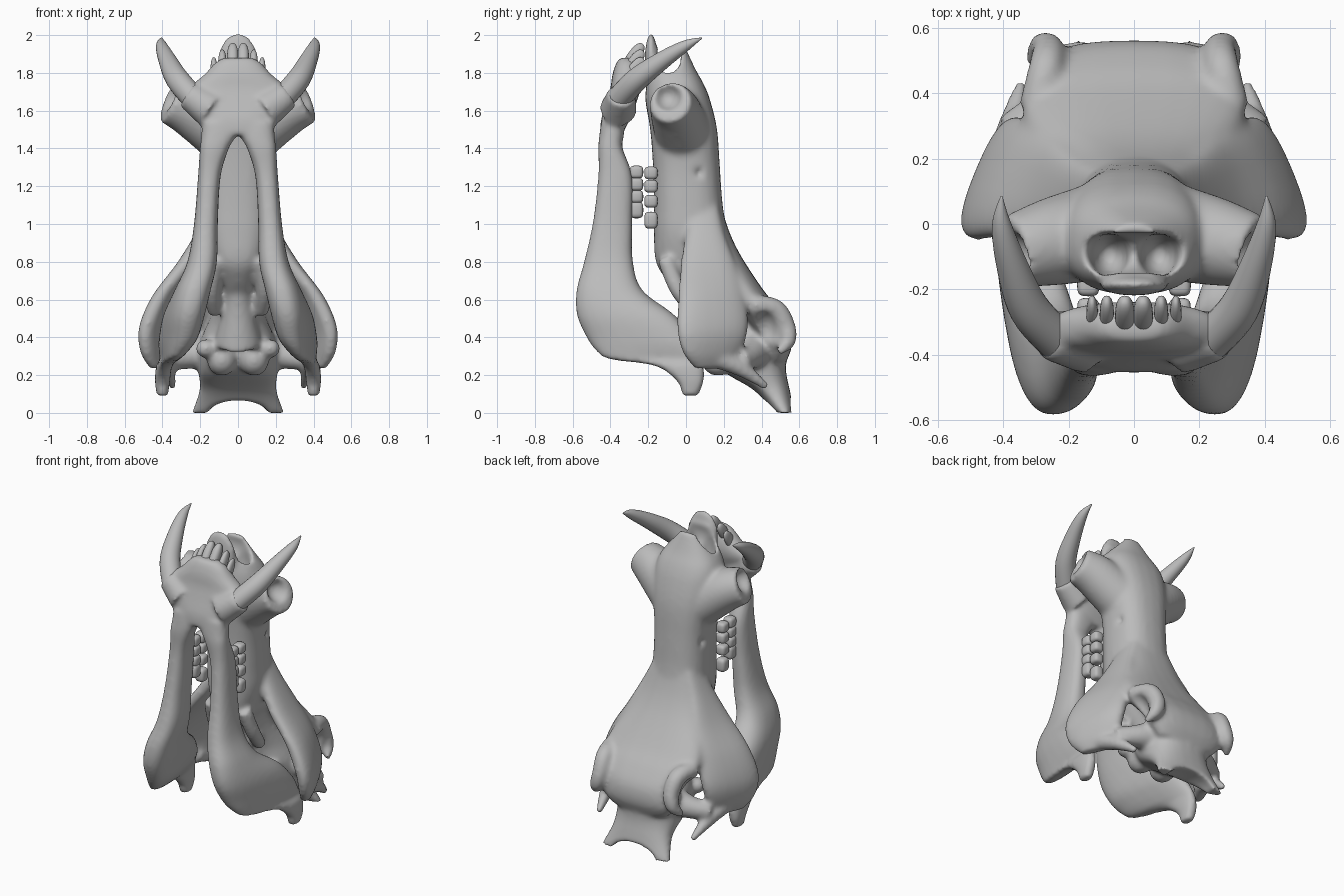
import bpy, bmesh, math
from mathutils import Vector, Matrix

if "Cube" in bpy.data.objects:
    bpy.data.objects.remove(bpy.data.objects["Cube"])

bone = bpy.data.materials.new("bone grey")
bone.use_nodes = True
grey = (0.5, 0.5, 0.5, 1)
bone.diffuse_color = grey
bone.node_tree.nodes["Principled BSDF"].inputs["Base Color"].default_value = grey

SIDES = 24


def spline(rows, steps=6):
    """Smooth curve through rows of numbers."""
    out = []
    for i in range(len(rows) - 1):
        a, b, c, d = (rows[max(i - 1, 0)], rows[i], rows[i + 1], rows[min(i + 2, len(rows) - 1)])
        for s in range(steps):
            t = s / steps
            out.append([q + t * ((r - p) / 2 + t * ((p - 2.5 * q + 2 * r - w / 2)
                        + t * (1.5 * (q - r) + (w - p) / 2)))
                        for p, q, r, w in zip(a, b, c, d)])
    return out + [list(rows[-1])]


def power(v, e):
    return math.copysign(abs(v) ** e, v)


def skin(bm, rings, both):
    """Closed surface over rings of points, mirrored when asked."""
    for side in (1, -1) if both else (1,):
        loops = [[bm.verts.new((p[0] * side, p[1], p[2])) for p in r] for r in rings]
        for a, b in zip(loops, loops[1:]):
            for i in range(SIDES):
                j = (i + 1) % SIDES
                bm.faces.new((a[i], a[j], b[j], b[i]))
        bm.faces.new(loops[0])
        bm.faces.new(loops[-1])


def loft(bm, rows, both=False, square=0.8):
    """Level slices: x, front y, back y, z, half width, turn."""
    rings = []
    for x, yf, yb, z, w, turn in spline(rows):
        ring = []
        for i in range(SIDES):
            a = math.tau * i / SIDES
            u, v = w * power(math.cos(a), square), (yb - yf) / 2 * power(math.sin(a), square)
            ring.append((x + u * math.cos(turn) + v * math.sin(turn),
                         (yf + yb) / 2 - u * math.sin(turn) + v * math.cos(turn), z))
        rings.append(ring)
    skin(bm, rings, both)


def tube(bm, rows, both=True):
    """Round bar along a curve: x, y, z, radius."""
    pts = spline(rows)
    ref = (Vector(rows[-1][:3]) - Vector(rows[0][:3])).orthogonal()
    rings = []
    for i, p in enumerate(pts):
        t = (Vector(pts[min(i + 1, len(pts) - 1)][:3]) - Vector(pts[max(i - 1, 0)][:3])).normalized()
        u = (ref - t * ref.dot(t)).normalized()
        v = t.cross(u)
        rings.append([Vector(p[:3]) + p[3] * (u * math.cos(math.tau * k / SIDES)
                      + v * math.sin(math.tau * k / SIDES)) for k in range(SIDES)])
    skin(bm, rings, both)


def blob(bm, centre, size, both=True, tilt=0, e=1):
    """Ellipsoid, boxier with small e."""
    for side in (1, -1) if both else (1,):
        verts = bmesh.ops.create_uvsphere(bm, u_segments=20, v_segments=14, radius=1)["verts"]
        spin = Matrix.Rotation(tilt, 3, 'X')
        for v in verts:
            p = spin @ Vector([power(c, e) * s for c, s in zip(v.co, size)])
            v.co = p + Vector((centre[0] * side, centre[1], centre[2]))


def finish(bm, name):
    bmesh.ops.recalc_face_normals(bm, faces=bm.faces)
    me = bpy.data.meshes.new(name)
    bm.to_mesh(me)
    bm.free()
    me.materials.append(bone)
    ob = bpy.data.objects.new(name, me)
    bpy.context.collection.objects.link(ob)
    me.shade_smooth()
    return ob


def fuse(ob, cutter=None, voxel=0.012, rounds=12):
    """Melt overlapping parts into one body, then carve hollows."""
    def remesh():
        m = ob.modifiers.new("fuse", 'REMESH')
        m.mode, m.voxel_size, m.use_smooth_shade = 'VOXEL', voxel, True
    remesh()
    if cutter:
        m = ob.modifiers.new("carve", 'BOOLEAN')
        m.operation, m.solver, m.object = 'DIFFERENCE', 'EXACT', cutter
        remesh()
    m = ob.modifiers.new("soften", 'SMOOTH')
    m.factor, m.iterations = 0.5, rounds
    bpy.context.view_layer.objects.active = ob
    for m in list(ob.modifiers):
        bpy.ops.object.modifier_apply(modifier=m.name)
    ob.data.shade_smooth()
    if cutter:
        bpy.data.objects.remove(cutter)


# Skull: snout, braincase and flared back plate
bm = bmesh.new()
loft(bm, [(0, f, b, z, w, 0) for z, f, b, w in (
    (1.93, -.19, -.0, .07), (1.82, -.2, .05, .15), (1.74, -.21, .095, .2), (1.65, -.215, .13, .215),
    (1.5, -.19, .165, .2), (1.3, -.175, .18, .18), (1.1, -.17, .195, .18), (.95, -.17, .225, .18),
    (.8, -.16, .28, .15), (.7, -.1, .35, .11), (.6, -.01, .42, .12), (.48, .08, .5, .16),
    (.35, .12, .53, .21), (.22, .2, .53, .21), (.12, .36, .55, .205), (.0, .47, .575, .25))])
# Broad brow
loft(bm, [(0, f, b, z, w, 0) for z, f, b, w in (
    (1.15, .05, .17, .13), (1.0, .03, .215, .19), (.9, .04, .255, .22), (.8, .08, .31, .26),
    (.65, .18, .41, .33), (.55, .26, .49, .335), (.45, .34, .55, .3), (.35, .4, .56, .27),
    (.27, .43, .53, .2))])
# Cheek plates with hooked lower spikes
loft(bm, ((.11, .03, .17, 1.1, .04, -.1), (.17, .0, .2, .96, .05, -.1), (.25, -.03, .26, .8, .06, -.2),
          (.36, -.05, .32, .62, .065, -.35), (.425, -.06, .34, .45, .062, -.38),
          (.43, -.03, .3, .32, .05, -.42), (.42, .04, .2, .235, .03, -.45)), both=True)
tube(bm, ((.41, .13, .3, .055), (.38, .28, .24, .045), (.343, .43, .135, .02)))
# Hooked rear corners around the eyes
tube(bm, ((.3, .35, .57, .055), (.27, .47, .55, .055), (.262, .53, .46, .05),
          (.282, .54, .38, .042), (.318, .49, .32, .02)))
# Side wings
tube(bm, ((.12, .38, .34, .1), (.27, .34, .3, .07), (.385, .28, .28, .055)))
# Skull base, neck knobs and palate wings
tube(bm, ((0, -.02, .76, .06), (0, .05, .58, .075), (0, .13, .36, .13)), both=False)
tube(bm, ((.12, -.11, .82, .045), (.14, -.04, .65, .045), (.12, .06, .53, .04)))
blob(bm, (.085, .17, .28), (.08, .09, .085))
blob(bm, (.17, .13, .34), (.055, .06, .05))
# Upper tusk sockets
tube(bm, ((.1, -.02, 1.49, .15), (.25, -.055, 1.595, .135), (.37, -.085, 1.645, .112)))
# Upper lip
blob(bm, (0, -.185, 1.86), (.11, .034, .15), both=False)
skull = finish(bm, "skull")

# Hollows: eyes, nostrils, nose saddle, tusk sockets, nerve holes, neck notch
bm = bmesh.new()
blob(bm, (.375, .42, .43), (.13, .085, .12))
blob(bm, (.075, -.095, 1.8), (.062, .068, .15))
blob(bm, (0, -.09, 1.88), (.3, .066, .09), both=False)
blob(bm, (.42, -.1, 1.68), (.13, .085, .085))
blob(bm, (.19, .07, 1.27), (.05, .03, .04))
blob(bm, (0, .5, -.02), (.17, .25, .09), both=False)
hollows = finish(bm, "hollow_cutter")
hollows.hide_render = True
fuse(hollows, voxel=0.0157, rounds=2)
fuse(skull, hollows)

# Lower jaw: two arms joined at the chin
bm = bmesh.new()
loft(bm, [(x, f, b, z, w, t) for z, f, b, x, w, t in (
    (1.54, -.45, -.32, .1, .09, 0), (1.46, -.46, -.33, .105, .09, 0), (1.4, -.465, -.335, .125, .077, 0),
    (1.25, -.465, -.285, .152, .06, 0), (1.0, -.495, -.285, .17, .063, 0), (.8, -.54, -.28, .19, .078, .05),
    (.65, -.58, -.23, .24, .093, .1), (.52, -.58, -.06, .285, .1, .14), (.4, -.53, .04, .315, .088, .16),
    (.33, -.48, .07, .34, .065, .14), (.285, -.41, .09, .36, .045, .1), (.25, -.17, .095, .39, .042, .05),
    (.17, -.05, .095, .4, .04, 0), (.09, -.02, .065, .4, .03, 0))], both=True)
loft(bm, [(0, f, b, z, w, 0) for z, f, b, w in (
    (1.47, -.455, -.34, .17), (1.55, -.45, -.3, .19), (1.65, -.42, -.26, .25),
    (1.72, -.4, -.24, .26), (1.79, -.39, -.24, .18), (1.85, -.37, -.26, .125), (1.88, -.35, -.29, .08))])
# Lower tusk sheaths
tube(bm, ((.14, -.36, 1.6, .1), (.265, -.34, 1.685, .074)))
fuse(finish(bm, "lower_jaw"))

# Curved tusks
bm = bmesh.new()
tube(bm, ((.23, -.36, 1.66, .064), (.32, -.26, 1.765, .062), (.375, -.12, 1.87, .047),
          (.405, 0, 1.945, .029), (.405, .085, 1.985, .003)))
finish(bm, "tusks")

# Front teeth
bm = bmesh.new()
for x, z, w in ((.028, 1.88, .03), (.083, 1.845, .022), (.128, 1.805, .018)):
    blob(bm, (x, -.28, z), (w, .035, .09), tilt=-.6, e=.85)
finish(bm, "front_teeth")

# Cheek teeth
for name, y, heights in (("upper_cheek_teeth", -.185, (1.27, 1.2, 1.12, 1.02)),
                         ("lower_cheek_teeth", -.262, (1.275, 1.21, 1.145, 1.075))):
    bm = bmesh.new()
    for z in heights:
        blob(bm, (.14, y, z), (.034, .036, .034 if z > 1.1 else .045), e=.6)
    finish(bm, name)
